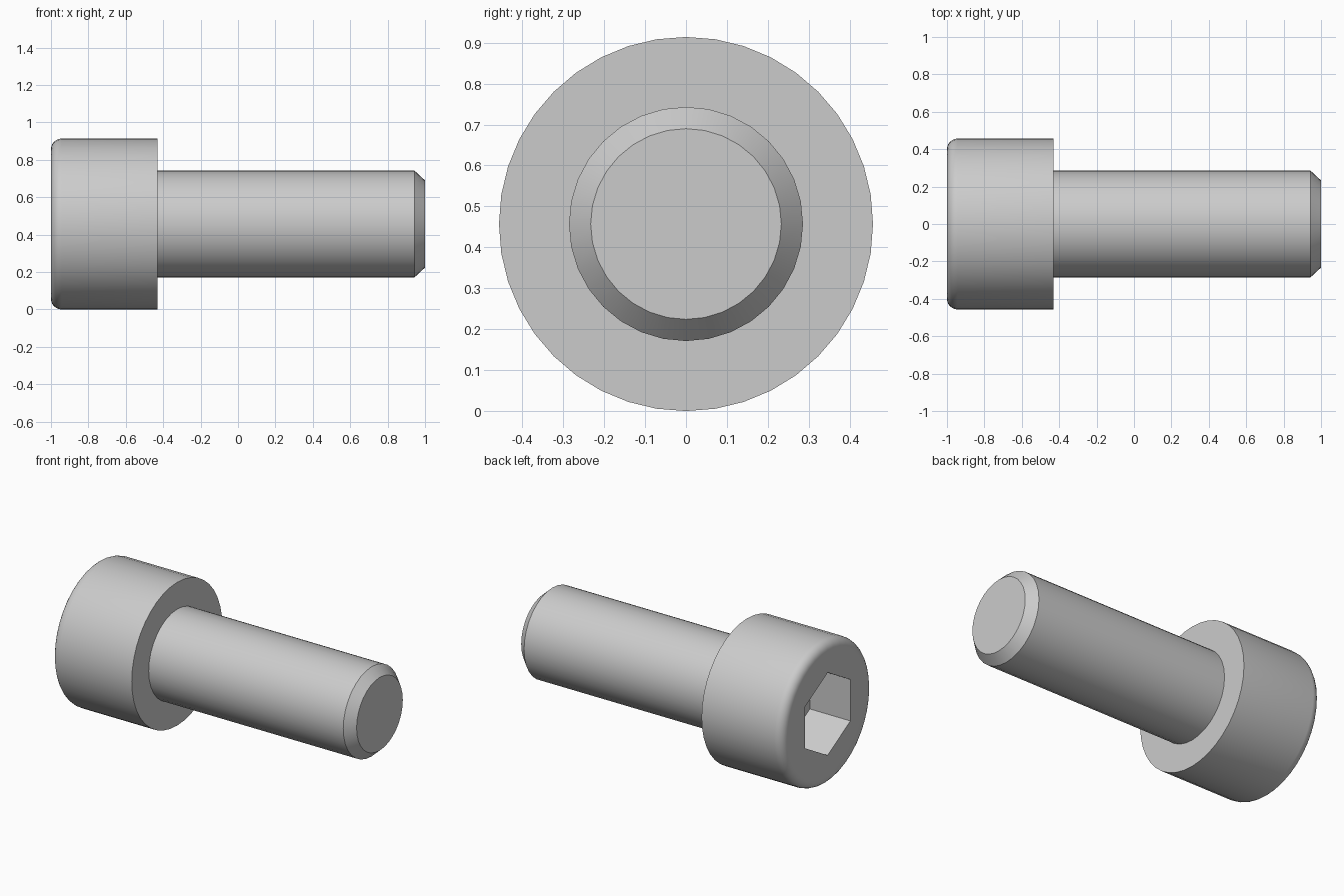
import bpy, bmesh
from math import sin, cos, pi, radians

cube = bpy.data.objects.get("Cube")
if cube:
    bpy.data.objects.remove(cube, do_unlink=True)

HEAD_R, SHAFT_R, FILLET = 0.457, 0.286, 0.057
HEAD_END = -0.43          # underside of the head
SOCKET_R = 0.457 / 3 ** 0.5
SOCKET_DEPTH = 0.286

steel = bpy.data.materials.new("steel grey")
steel.use_nodes = True
steel.diffuse_color = (0.6, 0.6, 0.6, 1)
steel.node_tree.nodes["Principled BSDF"].inputs["Base Color"].default_value = (0.6, 0.6, 0.6, 1)


def ring(bm, x, r, n):
    """Circle of n points around the bolt axis, starting at the top."""
    return [bm.verts.new((x, r * sin(2 * pi * i / n), HEAD_R + r * cos(2 * pi * i / n)))
            for i in range(n)]


def loft(bm, profile, n):
    """Join rings given as (x, radius) and return them."""
    rings = [ring(bm, x, r, n) for x, r in profile]
    for a, b in zip(rings, rings[1:]):
        for i in range(n):
            j = (i + 1) % n
            bm.faces.new((a[i], a[j], b[j], b[i]))
    return rings


def edges_of(bm, loop):
    return [bm.edges.get((loop[i - 1], loop[i])) for i in range(len(loop))]


def finish(bm, name):
    bmesh.ops.recalc_face_normals(bm, faces=bm.faces)
    mesh = bpy.data.meshes.new(name)
    bm.to_mesh(mesh)
    bm.free()
    mesh.materials.append(steel)
    obj = bpy.data.objects.new(name, mesh)
    bpy.context.collection.objects.link(obj)
    bpy.ops.object.select_all(action="DESELECT")
    obj.select_set(True)
    bpy.context.view_layer.objects.active = obj
    bpy.ops.object.shade_smooth_by_angle(angle=radians(30))


# Head: rounded outer rim, flat underside, hexagonal socket in the end
bm = bmesh.new()
steps = 6
profile = [(-1 + FILLET * (1 - sin(t)), HEAD_R - FILLET * (1 - cos(t)))
           for t in (pi / 2 * (1 - k / steps) for k in range(steps + 1))]
outer = loft(bm, profile + [(HEAD_END, HEAD_R)], 40)
bm.faces.new(outer[-1])
socket = loft(bm, [(-1, SOCKET_R), (-1 + SOCKET_DEPTH, SOCKET_R)], 6)
bm.faces.new(socket[-1])
bmesh.ops.triangle_fill(bm, use_beauty=True, normal=(-1, 0, 0),
                        edges=edges_of(bm, outer[0]) + edges_of(bm, socket[0]))
finish(bm, "head")

# Shaft: plain cylinder with a chamfered tip
bm = bmesh.new()
shaft = loft(bm, [(HEAD_END - 0.02, SHAFT_R), (1 - FILLET, SHAFT_R), (1, 0.233)], 32)
bm.faces.new(shaft[0])
bm.faces.new(shaft[-1])
finish(bm, "shaft")
